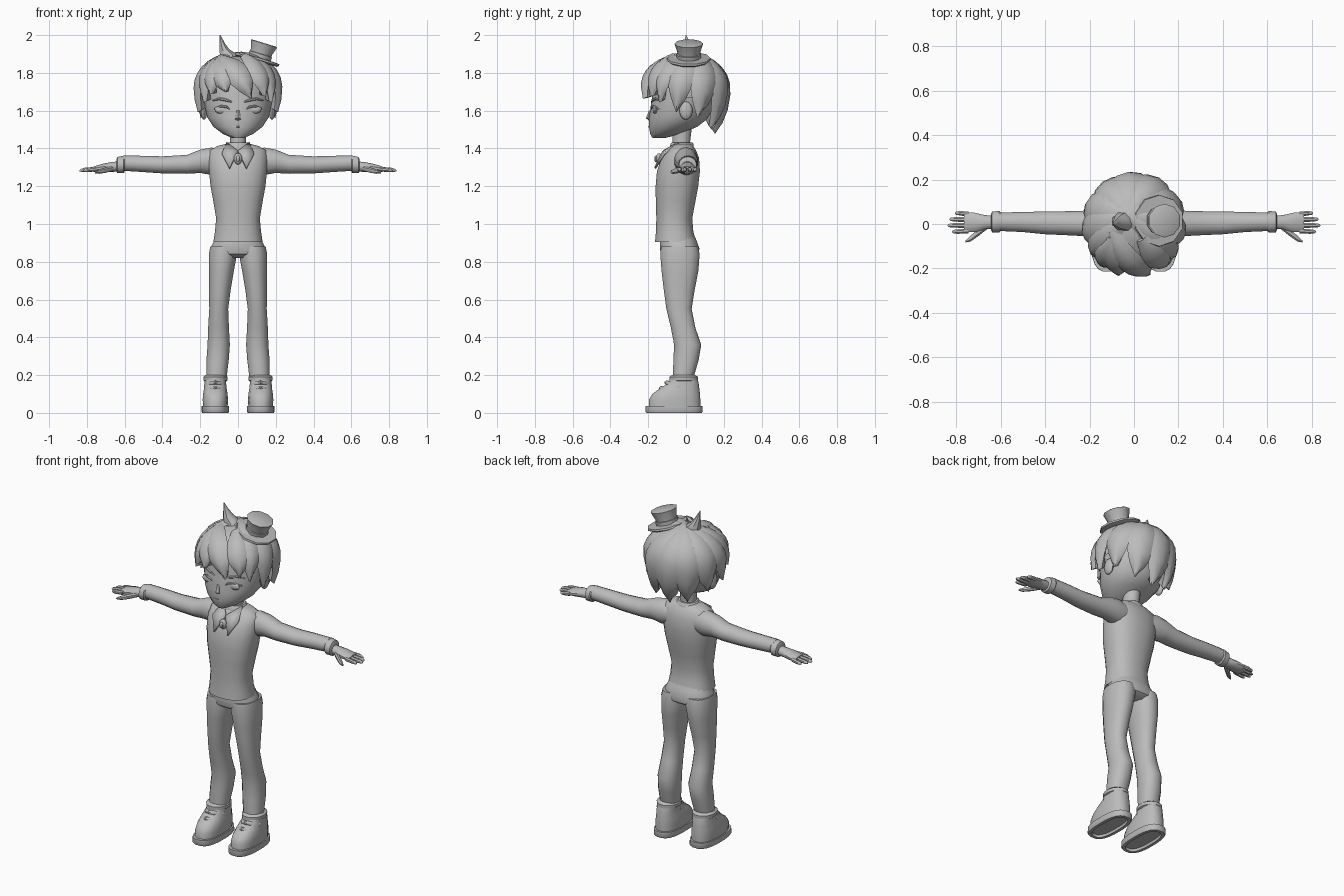
import bpy, bmesh
from math import sin, cos, pi, radians, copysign
from mathutils import Vector

default_cube = bpy.data.objects.get("Cube")
if default_cube:
    bpy.data.objects.remove(default_cube, do_unlink=True)

grey = bpy.data.materials.new("plain grey")
grey.use_nodes = True
GREY = (0.5, 0.5, 0.5, 1)
grey.diffuse_color = GREY
for node in grey.node_tree.nodes:
    if node.type == "BSDF_PRINCIPLED":
        node.inputs["Base Color"].default_value = GREY

parts = []
SIDES = (("left", 1), ("right", -1))


def finish(name, bm):
    """Turn a bmesh into a named object with the shared material."""
    bmesh.ops.recalc_face_normals(bm, faces=bm.faces)
    mesh = bpy.data.meshes.new(name)
    bm.to_mesh(mesh)
    bm.free()
    mesh.materials.append(grey)
    obj = bpy.data.objects.new(name, mesh)
    bpy.context.scene.collection.objects.link(obj)
    parts.append(obj)
    return obj


def skin(bm, rings):
    """Bridge point rings into a closed tube."""
    loops = [[bm.verts.new(p) for p in ring] for ring in rings]
    count = len(loops[0])
    for low, high in zip(loops, loops[1:]):
        for i in range(count):
            j = (i + 1) % count
            bm.faces.new((low[i], low[j], high[j], high[i]))
    bm.faces.new(loops[0][::-1])
    bm.faces.new(loops[-1])


def rounded(value, power):
    return copysign(abs(value) ** power, value)


def loft(name, rings, axis="z", side=1, sides=16, power=1.0):
    """Rings are (x, y, z, radius, radius) across the given axis."""
    bm = bmesh.new()
    outlines = []
    for x, y, z, ra, rb in rings:
        outline = []
        for i in range(sides):
            angle = 2 * pi * (i + 0.5) / sides
            a = ra * rounded(cos(angle), power)
            b = rb * rounded(sin(angle), power)
            offset = (a, b, 0) if axis == "z" else (0, a, b)
            outline.append((side * (x + offset[0]), y + offset[1], z + offset[2]))
        outlines.append(outline)
    skin(bm, outlines)
    return finish(name, bm)


def ellipsoid(name, centre, radii, segments=12):
    bm = bmesh.new()
    bmesh.ops.create_uvsphere(bm, u_segments=segments, v_segments=8, radius=1)
    for v in bm.verts:
        v.co = Vector(c + p * r for c, p, r in zip(centre, v.co, radii))
    return finish(name, bm)


# Sweater, trousers seat and neck
loft("sweater", [
    (0, -.055, .905, .132, .11), (0, -.06, .96, .123, .1), (0, -.062, 1.03, .117, .096),
    (0, -.055, 1.12, .132, .106), (0, -.048, 1.2, .147, .114), (0, -.04, 1.28, .155, .115),
    (0, -.03, 1.35, .158, .1), (0, -.022, 1.39, .15, .076), (0, -.02, 1.413, .11, .058),
    (0, -.02, 1.425, .06, .046)], power=.85, sides=20)
loft("trouser_seat", [
    (0, -.045, .95, .11, .085), (0, -.04, .91, .128, .098), (0, -.034, .87, .148, .106),
    (0, -.032, .84, .15, .1), (0, -.032, .82, .13, .07)], power=.85, sides=20)
loft("neck", [(0, -.025, 1.39, .05, .052), (0, -.025, 1.44, .043, .048),
              (0, -.02, 1.53, .05, .055)])

# Head with a narrow chin
loft("head", [
    (0, -.145, 1.455, .03, .033), (0, -.112, 1.475, .078, .078), (0, -.068, 1.515, .132, .13),
    (0, -.035, 1.565, .165, .162), (0, -.022, 1.63, .179, .166), (0, -.008, 1.7, .184, .17),
    (0, 0, 1.78, .178, .17), (0, 0, 1.84, .13, .13), (0, 0, 1.88, .05, .05)], sides=20)
loft("nose", [(0, -.18, 1.545, .02, .012), (0, -.192, 1.56, .016, .02),
              (0, -.185, 1.6, .008, .012)], sides=6)
loft("mouth", [(x, -.197 + abs(x) * .2, 1.515, .004, .003) for x in (-.03, 0, .03)],
     axis="x", sides=6)

for label, s in SIDES:
    ellipsoid(label + "_ear", (s * .18, .0, 1.6), (.018, .035, .048))
    ellipsoid(label + "_eye", (s * .082, -.163, 1.605), (.042, .014, .022))
    loft(label + "_eyelid", [
        (.036, -.181, 1.603, .005, .003), (.06, -.183, 1.62, .007, .006),
        (.09, -.174, 1.624, .007, .006), (.128, -.146, 1.61, .006, .004)],
        axis="x", side=s, sides=6)
    loft(label + "_eyebrow", [
        (.028, -.181, 1.645, .005, .004), (.065, -.175, 1.657, .006, .008),
        (.1, -.16, 1.663, .006, .007), (.138, -.132, 1.652, .004, .002)],
        axis="x", side=s, sides=6)

    # Sleeve, cuff and hand
    loft(label + "_sleeve", [
        (.07, .0, 1.33, .055, .06), (.14, .0, 1.332, .064, .074), (.2, .002, 1.332, .06, .063),
        (.27, .003, 1.316, .056, .051), (.4, .005, 1.313, .052, .046),
        (.5, .009, 1.318, .046, .044), (.61, .01, 1.322, .042, .041)], axis="x", side=s)
    loft(label + "_cuff", [
        (.6, .01, 1.317, .044, .042), (.606, .01, 1.315, .05, .047),
        (.638, .009, 1.312, .047, .044), (.643, .009, 1.31, .036, .034)], axis="x", side=s)
    loft(label + "_palm", [
        (.62, .008, 1.305, .03, .028), (.67, .008, 1.302, .033, .027),
        (.715, .007, 1.297, .045, .023), (.765, .008, 1.29, .046, .015)],
        axis="x", side=s, sides=12)
    for i, (finger, tip) in enumerate((("little", .805), ("ring", .83), ("middle", .838), ("index", .818))):
        y = .044 - .025 * i
        loft(f"{label}_{finger}_finger", [
            (.745, y, 1.291, .012, .013), (tip - .025, y * 1.1, 1.287, .011, .012),
            (tip - .006, y * 1.1, 1.284, .008, .008), (tip, y * 1.1, 1.282, .003, .003)],
            axis="x", side=s, sides=8)
    loft(label + "_thumb", [
        (.66, -.01, 1.295, .014, .014), (.7, -.038, 1.285, .018, .015),
        (.735, -.066, 1.277, .014, .012), (.757, -.078, 1.273, .005, .005)],
        axis="x", side=s, sides=8)

    # Trouser leg
    loft(label + "_trouser_leg", [
        (.078, -.034, .88, .07, .1), (.08, -.032, .84, .076, .106), (.088, -.032, .75, .067, .099),
        (.096, -.036, .65, .058, .083), (.102, -.037, .55, .051, .068),
        (.103, -.015, .45, .056, .066), (.102, .009, .36, .06, .073),
        (.108, .0, .28, .06, .068), (.114, -.014, .19, .055, .056)], side=s, power=.9)

    # Shoe: upper, collar, toe cap band, laces and sole
    loft(label + "_shoe", [
        (.12, -.06, .025, .066, .138), (.12, -.06, .07, .068, .138), (.12, -.052, .1, .066, .128),
        (.12, -.034, .13, .061, .106), (.12, -.012, .16, .057, .08),
        (.119, -.012, .19, .058, .07)], side=s, power=.8)
    loft(label + "_shoe_collar", [
        (.119, -.012, .165, .054, .066), (.119, -.012, .172, .065, .078),
        (.119, -.012, .19, .066, .078), (.119, -.012, .2, .055, .062)], side=s)
    for tag, y, z in (("upper", -.1, .155), ("lower", -.13, .125)):
        loft(f"{label}_{tag}_lace", [
            (.06, y + .06, z - .015, .012, .01), (.09, y + .012, z, .014, .012),
            (.12, y, z + .005, .014, .012), (.15, y + .012, z, .014, .012),
            (.18, y + .06, z - .015, .012, .01)], axis="x", side=s, sides=8)
    sole = loft(label + "_sole", [
        (.12, -.063, 0, .07, .148), (.12, -.063, .008, .074, .153), (.12, -.063, .036, .073, .152)],
        side=s, power=.75, sides=20)
    bm = bmesh.new()
    bm.from_mesh(sole.data)
    bottom = min(bm.faces, key=lambda f: f.calc_center_median().z)
    bmesh.ops.inset_region(bm, faces=[bottom], thickness=.018)
    inner = bmesh.ops.inset_region(bm, faces=[bottom], thickness=.004)
    bmesh.ops.translate(bm, verts=bottom.verts, vec=(0, 0, .014))
    bm.to_mesh(sole.data)
    bm.free()

    # Collar flap
    bm = bmesh.new()
    flap = [(0, -.118, 1.385), (.045, -.164, 1.295), (.085, -.118, 1.37), (.06, -.04, 1.43)]
    bm.faces.new([bm.verts.new((s * x, y, z)) for x, y, z in flap])
    obj = finish(label + "_collar_flap", bm)
    obj.modifiers.new("thickness", "SOLIDIFY").thickness = .012
    obj.modifiers["thickness"].offset = 0

loft("collar_band", [(0, -.022, 1.395, .075, .065), (0, -.022, 1.425, .063, .062),
                     (0, -.022, 1.432, .056, .055)])
ellipsoid("neck_brooch", (0, -.142, 1.345), (.022, .018, .03))
ellipsoid("brooch_stone", (0, -.158, 1.345), (.012, .01, .018), 8)

# Hair: a scalp cap covered with overlapping leaf-shaped locks


def on_hair(d, scale=1.0):
    height = .175 if d.z > 0 else .28
    return Vector((d.x * .212, d.y * .212, d.z * height)) * scale + Vector((0, 0, 1.72))


def direction(azimuth, elevation):
    a, e = radians(azimuth), radians(elevation)
    return Vector((cos(a) * cos(e), sin(a) * cos(e), sin(e)))


def lock(name, start, end, width, thick=.1, steps=9):
    a, b = direction(*start), direction(*end)
    across = a.cross(b).normalized()
    rings = []
    for i in range(steps + 1):
        t = i / steps
        d = a.slerp(b, t)
        spread = width * max(.02, sin(pi * (.1 + .9 * t ** 1.25))) ** .75
        ring = []
        for u in (-1, -.5, 0, .5, 1):
            point = (d + across * u * spread).normalized()
            ring.append(on_hair(point, 1 + thick * (1 - u * u) + .03 * t))
        ring.append(on_hair(d, .88))
        rings.append(ring)
    bm = bmesh.new()
    skin(bm, rings)
    return finish(name, bm)


bm = bmesh.new()
bmesh.ops.create_uvsphere(bm, u_segments=24, v_segments=16, radius=1)
low = [v for v in bm.verts if v.co.z < -.2 - .33 * v.co.y]
bmesh.ops.delete(bm, geom=low, context="VERTS")
for v in bm.verts:
    v.co = on_hair(v.co.copy(), .97)
finish("scalp_cap", bm)

CROWN = (120, 78)
for azimuth, drop, width in ((90, -50, .5), (52, -44, .46), (128, -44, .46), (18, -30, .44),
                             (162, -30, .44), (-14, -24, .4), (194, -24, .4),
                             (-38, -14, .32), (218, -14, .32)):
    lock(f"hair_lock_{azimuth % 360}", CROWN, (azimuth, drop), width)
# Fringe swept towards the left
for i, (start, tip, width) in enumerate((((200, 62), (-72, -10), .36), ((210, 58), (-106, -4), .34),
                                         ((215, 55), (-128, -6), .3), ((-60, 70), (-52, -8), .34))):
    lock(f"fringe_lock_{i}", start, tip, width, .12)
loft("hair_tuft", [
    (-.04, .01, 1.87, .065, .045), (-.052, .012, 1.9, .048, .042), (-.072, .01, 1.925, .028, .032),
    (-.083, .006, 1.955, .016, .018), (-.095, .0, 2.0, .002, .002)], sides=8)

# Small tilted top hat
hat_rings = {
    "hat": ((.105, -.004), (.117, .004), (.115, .014), (.058, .016), (.062, .05), (.076, .094), (.07, .097)),
    "hat_band": ((.06, .014), (.064, .016), (.066, .036), (.06, .038))}
for name, profile in hat_rings.items():
    hat = loft(name, [(0, 0, z, r, r) for r, z in profile], sides=10)
    hat.location = (.11, .015, 1.865)
    hat.rotation_euler = (0, radians(17), 0)

# Smooth shading with sharp creases
bpy.ops.object.select_all(action="DESELECT")
for obj in parts:
    obj.select_set(True)
bpy.context.view_layer.objects.active = parts[0]
bpy.ops.object.shade_smooth_by_angle(angle=radians(40))
